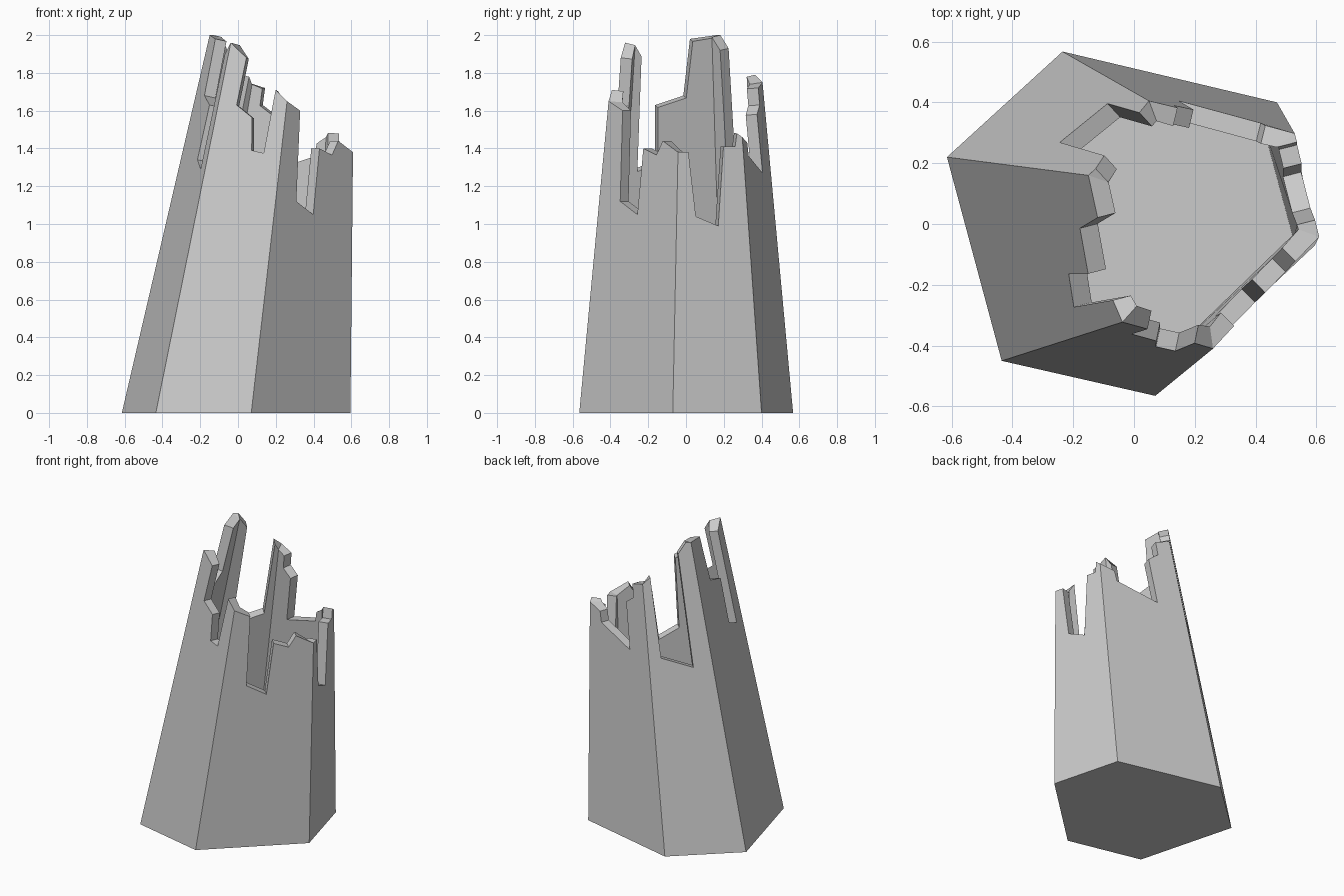
import bpy, bmesh
from mathutils import Vector

if "Cube" in bpy.data.objects:
    bpy.data.objects.remove(bpy.data.objects["Cube"])

# Corner lines of the leaning six-sided trunk: (x, y) at z = 0 and at z = 2
BASE = [(-.615, .22), (-.435, -.45), (.07, -.565), (.595, -.07), (.47, .40), (-.235, .567)]
TOP = [(-.15, .16), (-.03, -.32), (.30, -.377), (.615, -.03), (.55, .26), (.09, .382)]

# Jagged rim of each side: (fraction across the side, height), starting at its corner
RIM = [
    [(0, 2.0), (.29, 1.98), (.36, 1.68), (.65, 1.63), (.635, 1.34), (.83, 1.29), (.845, 1.90)],
    [(0, 1.96), (.29, 1.88), (.27, 1.63), (.52, 1.565), (.59, 1.39), (.76, 1.375), (.81, 1.71)],
    [(0, 1.65), (.21, 1.60), (.27, 1.12), (.50, 1.05), (.53, 1.40), (.71, 1.365), (.79, 1.44)],
    [(0, 1.38), (.16, 1.38), (.27, 1.04), (.58, .99), (.70, 1.41), (.88, 1.41), (.92, 1.48)],
    [(0, 1.46), (.18, 1.43), (.20, 1.36), (.68, 1.27), (.66, 1.58), (.80, 1.63), (.80, 1.72)],
    [(0, 1.75), (.15, 1.79), (.20, 1.27), (.69, 1.20), (.72, 1.93), (.90, 2.0)],
]


def on_corner(i, z):
    i %= 6
    p = Vector(BASE[i]).lerp(Vector(TOP[i]), z / 2)
    return Vector((p.x, p.y, z))


def on_side(i, t, z):
    return on_corner(i, z).lerp(on_corner(i + 1, z), t)


# Outer bark shell, closed at the bottom
bm = bmesh.new()
bottom = [bm.verts.new(on_corner(i, 0)) for i in range(6)]
rims = [[bm.verts.new(on_side(i, t, z)) for t, z in RIM[i]] for i in range(6)]
for i in range(6):
    j = (i + 1) % 6
    bm.faces.new([bottom[i], bottom[j], rims[j][0]] + rims[i][::-1])
bm.faces.new(bottom[::-1])
mesh = bpy.data.meshes.new("hollow_stump")
bm.to_mesh(mesh)
bm.free()
stump = bpy.data.objects.new("hollow_stump", mesh)
bpy.context.collection.objects.link(stump)

# Wall thickness towards the inside
wall = stump.modifiers.new("wall", 'SOLIDIFY')
wall.thickness = .062
wall.offset = -1
wall.use_even_offset = True
